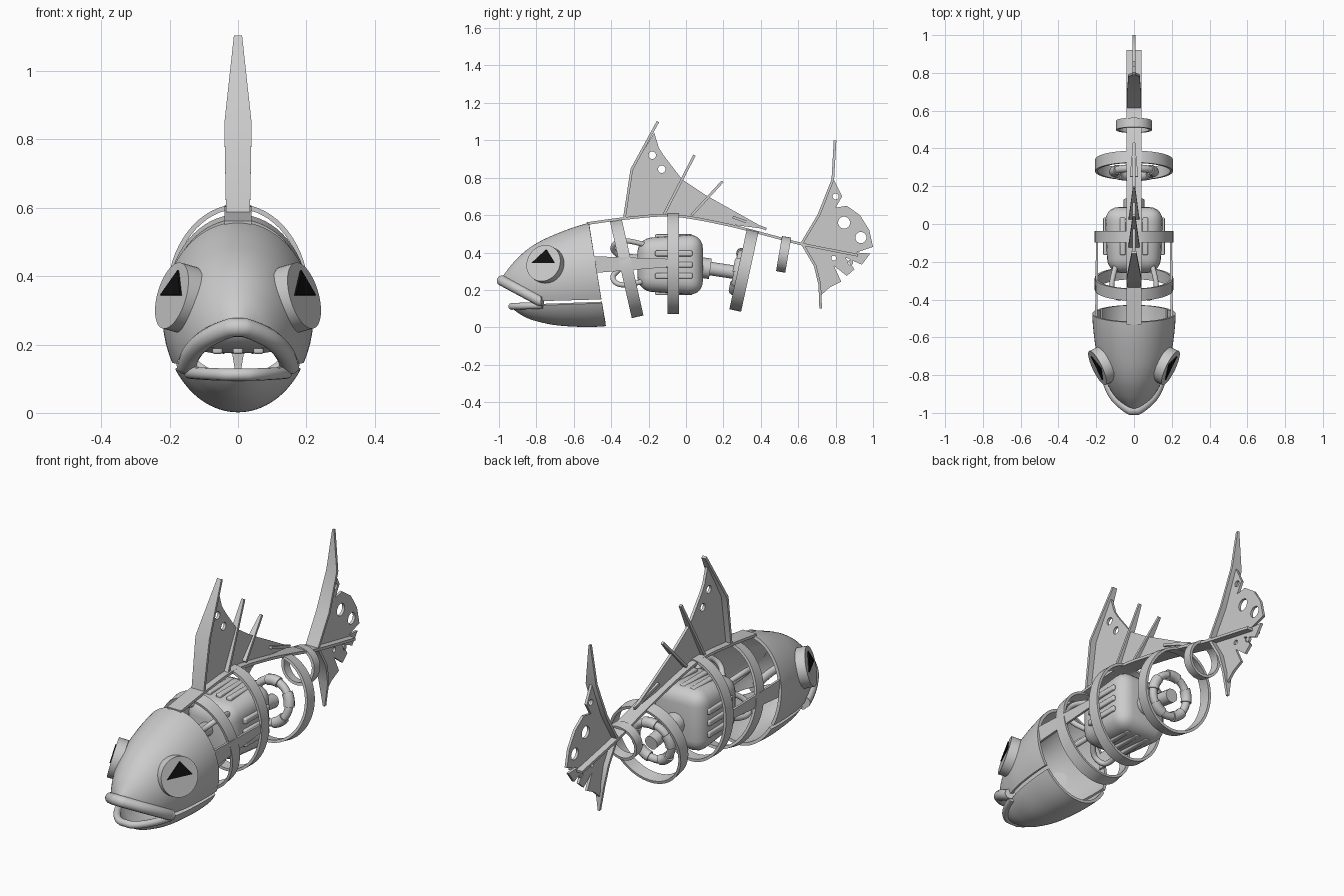
import bpy, bmesh
from math import sin, cos, asin, pi, radians, atan2
from mathutils import Vector, Matrix

cube = bpy.data.objects.get("Cube")
if cube:
    bpy.data.objects.remove(cube, do_unlink=True)


def material(name, value):
    m = bpy.data.materials.new(name)
    m.use_nodes = True
    m.diffuse_color = (value, value, value, 1)
    m.node_tree.nodes["Principled BSDF"].inputs["Base Color"].default_value = m.diffuse_color
    return m


GREY = material("plain grey", 0.6)
BLACK = material("pupil black", 0.005)


def finish(name, data, mat=GREY, matrix=None, solid=0, offset=0, bevel=0):
    """Link data as an object, apply its modifiers and smooth it."""
    ob = bpy.data.objects.new(name, data)
    bpy.context.collection.objects.link(ob)
    data.materials.append(mat)
    if matrix:
        ob.matrix_world = matrix
    if solid:
        mod = ob.modifiers.new("thickness", "SOLIDIFY")
        mod.thickness, mod.offset = solid, offset
    if bevel:
        mod = ob.modifiers.new("rounding", "BEVEL")
        mod.width, mod.segments = bevel, 5
    bpy.ops.object.select_all(action="DESELECT")
    ob.select_set(True)
    bpy.context.view_layer.objects.active = ob
    bpy.ops.object.convert(target="MESH")
    bpy.ops.object.shade_smooth_by_angle(angle=radians(35))
    return bpy.context.object


def from_bmesh(name, bm, **kw):
    bmesh.ops.recalc_face_normals(bm, faces=bm.faces)
    me = bpy.data.meshes.new(name)
    bm.to_mesh(me)
    bm.free()
    return finish(name, me, **kw)


def smooth(points, n=6):
    """Catmull-Rom curve through points of any dimension."""
    p = [Vector(q) for q in points]
    p = [2 * p[0] - p[1]] + p + [2 * p[-1] - p[-2]]
    out = []
    for a, b, c, d in zip(p, p[1:], p[2:], p[3:]):
        for i in range(n):
            t = i / n
            out.append(0.5 * (2 * b + (c - a) * t + (2 * a - 5 * b + 4 * c - d) * t**2
                              + (3 * b - a - 3 * c + d) * t**3))
    return out + [p[-2]]


def grid(rows, closed=False):
    bm = bmesh.new()
    vs = [[bm.verts.new(v) for v in row] for row in rows]
    for r, s in zip(vs, vs[1:] + vs[:1] if closed else vs[1:]):
        for i in range(len(r) - 1):
            bm.faces.new((r[i], r[i + 1], s[i + 1], s[i]))
    return bm


def tube(name, points, radius, cyclic=False):
    cu = bpy.data.curves.new(name, "CURVE")
    cu.dimensions = "3D"
    cu.bevel_depth, cu.bevel_resolution, cu.use_fill_caps = radius, 4, True
    sp = cu.splines.new("POLY")
    sp.points.add(len(points) - 1)
    for q, v in zip(sp.points, points):
        q.co = (*v, 1)
    sp.use_cyclic_u = cyclic
    return finish(name, cu)


def strip(name, points, thick=0.014):
    """Flat tapering bar along (y, z, half width) points."""
    rows = [[(-w, y, z), (w, y, z)] for y, z, w in points]
    return from_bmesh(name, grid(rows), solid=thick)


def plate(name, outline, holes):
    """Upright plate in the middle plane with round holes."""
    cu = bpy.data.curves.new(name, "CURVE")
    cu.dimensions, cu.fill_mode, cu.extrude = "2D", "BOTH", 0.007
    rings = [outline] + [[(y + r * cos(k * pi / 10), z + r * sin(k * pi / 10))
                          for k in range(20)] for y, z, r in holes]
    for ring in rings:
        sp = cu.splines.new("POLY")
        sp.points.add(len(ring) - 1)
        for q, (y, z) in zip(sp.points, ring):
            q.co = (y, z, 0, 1)
        sp.use_cyclic_u = True
    turn = Matrix(((0, 0, 1, 0), (1, 0, 0, 0), (0, 1, 0, 0), (0, 0, 0, 1)))
    return finish(name, cu, matrix=turn)


# Head shell and jaw: stations of y, top, bottom, half width
STATIONS = smooth([(-.985, .265, .20, .02), (-.96, .30, .14, .055), (-.915, .355, .09, .10),
                   (-.85, .415, .05, .14), (-.78, .46, .028, .17), (-.7, .497, .012, .195),
                   (-.6, .535, .004, .211), (-.5, .563, .002, .22), (-.38, .585, .01, .222)])


def upper_edge(y):
    return .25 - .11 * (y + .985) / .205 if y < -.78 else .14 + .01 * (y + .78) / .35


def jaw_edge(y):
    return .112 + .018 * (y + .93) / .5


def edge_angle(st, z):
    mid, rz = (st[1] + st[2]) / 2, (st[1] - st[2]) / 2
    return asin(max(-1, min(1, (z - mid) / rz)))


def section(st, a):
    return Vector((st[3] * cos(a), st[0], (st[1] + st[2]) / 2 + (st[1] - st[2]) / 2 * sin(a)))


def head_part(name, stations, edge, end):
    rows = []
    for st in stations:
        a = edge_angle(st, edge(st[0]))
        b = end - a
        rows.append([section(st, a + (b - a) * i / 40) for i in range(41)])
    bm = grid(rows)
    bmesh.ops.bisect_plane(bm, geom=bm.verts[:] + bm.edges[:] + bm.faces[:],
                           plane_co=(0, -.52, .56), plane_no=(0, .987, .163), clear_outer=True)
    me_up = end > 0
    bm.normal_update()
    probe = max(bm.faces, key=lambda f: f.calc_center_median().z * (1 if me_up else -1))
    if (probe.normal.z > 0) != me_up:
        bmesh.ops.reverse_faces(bm, faces=bm.faces)
    me = bpy.data.meshes.new(name)
    bm.to_mesh(me)
    bm.free()
    finish(name, me, solid=.016, offset=-1)


def lip(name, stations, edge, radius):
    side = [section(s, edge_angle(s, edge(s[0]))) for s in stations if s[0] < -.765]
    mirrored = [Vector((-v.x, v.y, v.z)) for v in reversed(side)]
    tube(name, mirrored + side, radius)


jaw_stations = [s for s in STATIONS if s[0] > -.937]
head_part("head_shell", STATIONS, upper_edge, pi)
head_part("lower_jaw", jaw_stations, jaw_edge, -pi)
lip("upper_lip", STATIONS, upper_edge, .028)
lip("lower_lip", jaw_stations, jaw_edge, .018)

# Eyes with triangular pupils
for side, label in ((1, "left"), (-1, "right")):
    n = Vector((.87 * side, -.42, .25)).normalized()
    right = Vector((0, 0, 1)).cross(n).normalized()
    up = n.cross(right)
    frame = Matrix((right, up, n)).transposed().to_4x4()
    frame.translation = (.172 * side, -.752, .337)
    bm = bmesh.new()
    bmesh.ops.create_cone(bm, cap_ends=True, segments=40, radius1=.1, radius2=.1, depth=.05)
    from_bmesh(label + "_eye", bm, matrix=frame)
    bm = bmesh.new()
    bm.faces.new([bm.verts.new(v) for v in ((-.068, 0, .027), (.068, 0, .027), (.01, .075, .027))])
    from_bmesh(label + "_pupil", bm, mat=BLACK, matrix=frame, solid=.008)

# Rib hoops: centre y, z, half width, half height, band width, lean
for i, (y, z, rx, rz, band, lean) in enumerate([
        (-.317, .315, .208, .265, .064, .222), (-.068, .34, .208, .27, .062, 0),
        (.31, .305, .206, .22, .064, -.215), (.522, .39, .095, .095, .05, -.17)]):
    rows = [[(rx * cos(a), s * band / 2, rz * sin(a)) for s in (-1, 1)]
            for a in (k * pi / 32 for k in range(64))]
    pose = Matrix.Translation((0, y, z)) @ Matrix.Rotation(lean, 4, "X")
    from_bmesh("rib_hoop_%d" % (i + 1), grid(rows, True), matrix=pose, solid=.014, offset=-1)

# Spine, fin spines and tail spines
strip("spine", smooth([(-.53, .555, .04), (-.3, .585, .04), (-.07, .598, .04), (.2, .553, .04),
                       (.45, .49, .04), (.62, .445, .04), (.92, .385, .04)]))
strip("dorsal_leading_spine", [(-.33, .58, .035), (-.29, .845, .04), (-.15, 1.1, .012)])
strip("dorsal_spine_1", [(-.12, .6, .03), (.045, .92, .007)])
strip("dorsal_spine_2", [(.03, .6, .028), (.195, .78, .006)])
strip("dorsal_spine_3", [(.25, .59, .022), (.43, .525, .005)])
strip("tail_upper_spine", [(.62, .45, .036), (.71, .6, .036), (.785, .79, .03), (.797, 1.0, .005)])
strip("tail_lower_spine", [(.62, .45, .036), (.69, .33, .034), (.715, .23, .026), (.72, .1, .005)])

# Fins
plate("dorsal_fin", [(-.33, .585), (-.29, .84), (-.17, 1.04), (-.145, .96), (-.12, .92), (-.02, .79),
                     (.1, .71), (.43, .525), (.2, .555), (-.07, .6)],
      [(-.18, .92, .02), (-.13, .845, .02)])
plate("tail_fin", [(.62, .45), (.7, .585), (.785, .8), (.8, .77), (.835, .7), (.8, .64), (.86, .65),
                   (.93, .6), (.98, .52), (1, .43), (.91, .4), (.985, .395), (.94, .335), (.85, .375),
                   (.9, .31), (.86, .275), (.79, .33), (.83, .245), (.77, .215), (.72, .17),
                   (.71, .24), (.69, .33)],
      [(.8, .7, .016), (.845, .56, .032), (.935, .48, .03), (.88, .347, .014), (.79, .37, .013)])

# Side straps from head to second hoop
for side, label in ((1, "left"), (-1, "right")):
    bm = grid([[(side * .2, -.5, .29), (side * .2, -.5, .38)],
               [(side * .195, -.06, .325), (side * .195, -.06, .365)]])
    from_bmesh(label + "_strap", bm, solid=.012)

# Motor body with raised panels
bm = bmesh.new()
bmesh.ops.create_cube(bm, size=1, matrix=Matrix.Diagonal((.31, .35, .33, 1)))
for v in bm.verts:
    if v.co.y < 0:
        v.co.x *= .9
        v.co.z *= .85
MOTOR = Matrix.Translation((0, -.085, .335))
from_bmesh("motor_body", bm, matrix=MOTOR, bevel=.075)
for k in range(4):
    bm = bmesh.new()
    for s in (-1, 0, 1):
        bmesh.ops.create_cube(bm, size=1, matrix=Matrix.Translation((s * .06, .02, .148))
                              @ Matrix.Diagonal((.03, .2, .03, 1)))
    from_bmesh("motor_panel_%d" % (k + 1), bm, bevel=.008,
               matrix=MOTOR @ Matrix.Rotation(k * pi / 2, 4, "Y"))

# Drive shaft and rear hand wheel
tube("drive_shaft", [(0, -.34, .36), (0, .09, .32), (0, .29, .29)], .036)
tube("shaft_collar", [(0, .08, .32), (0, .13, .313)], .055)
LEAN = Matrix.Translation((0, .275, .295)) @ Matrix.Rotation(-.2, 4, "X")
tube("hand_wheel", [LEAN @ Vector((.105 * cos(a), 0, .105 * sin(a)))
                    for a in (k * pi / 24 for k in range(48))], .02, True)
for k in range(5):
    a0 = k * 2 * pi / 5 + pi / 2
    tube("wheel_grip_%d" % (k + 1), [LEAN @ Vector((.105 * cos(a0 + t), 0, .105 * sin(a0 + t)))
                                     for t in (j * .08 - .32 for j in range(9))], .027)

# Front motor cage arms
for k in range(4):
    a = pi / 4 + k * pi / 2
    arm = smooth([(.03, -.34, 0), (.10, -.39, 0), (.155, -.37, 0), (.165, -.31, 0), (.13, -.2, 0)])
    tube("cage_arm_%d" % (k + 1), [(v.x * cos(a), v.y, .345 + v.x * sin(a)) for v in arm], .014)
